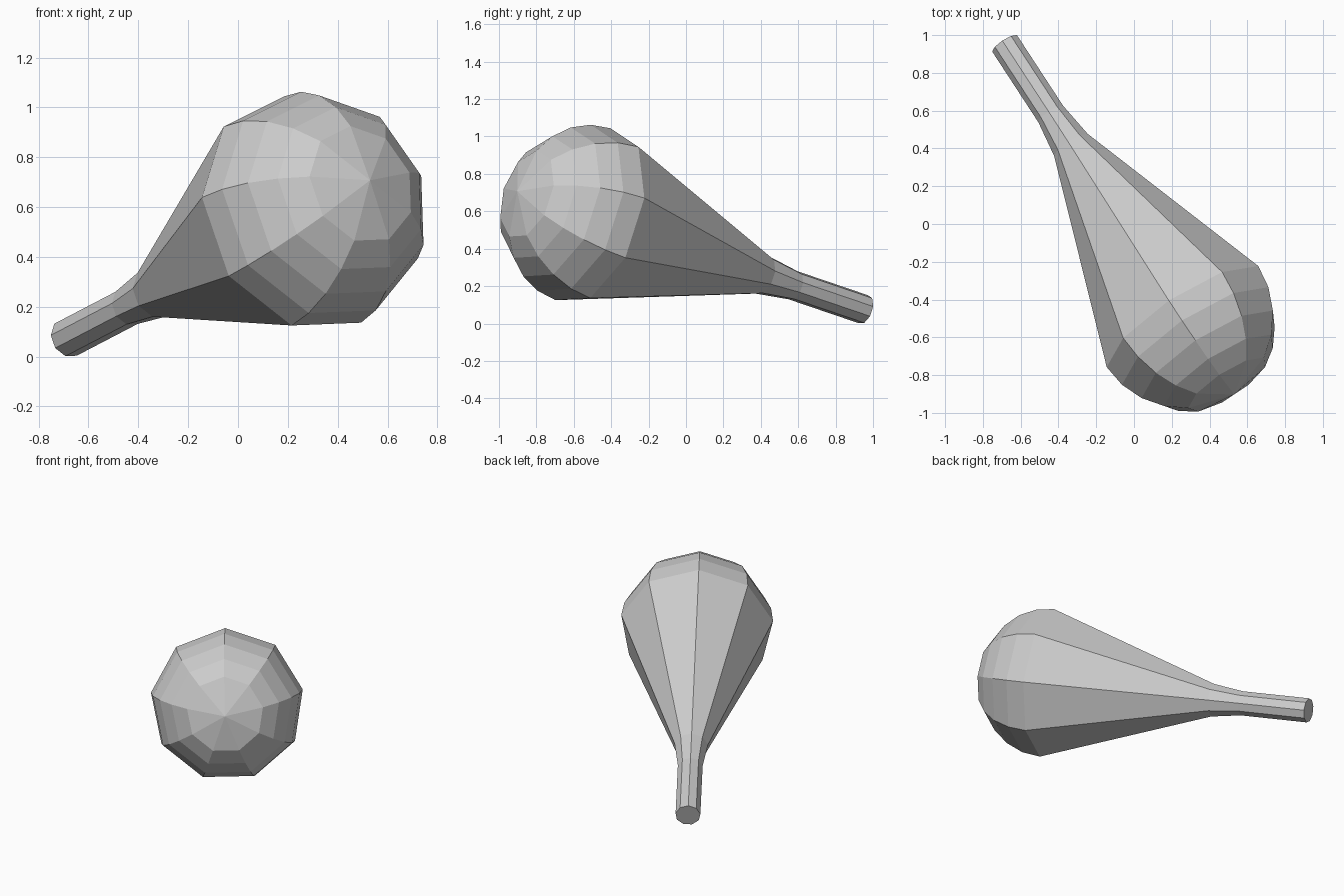
import bpy, bmesh
from math import sin, cos, pi, radians
from mathutils import Vector

if "Cube" in bpy.data.objects:
    bpy.data.objects.remove(bpy.data.objects["Cube"])

SIDES = 9
ROLL = radians(-2)
end = Vector((-0.683, 0.954, 0.075))      # centre of the thin end
bulb = Vector((0.272, -0.508, 0.573))     # centre of the round end
axis = (bulb - end).normalized()
length = (bulb - end).length
side = axis.cross(Vector((0, 0, 1))).normalized() * -1
up = Vector((0, 0, 1)) - axis * axis.z
up.normalize()
R = 0.49

# Profile along the axis: handle, neck, then a dome in 15 degree steps
profile = [(0, 0.08), (0.465, 0.08), (0.67, 0.108)]
profile += [(length + R * sin(radians(a)), R * cos(radians(a))) for a in range(0, 61, 15)]

bm = bmesh.new()
rings = []
for t, r in profile:
    ring = []
    for i in range(SIDES):
        a = ROLL + 2 * pi * i / SIDES
        # positive angle leans towards +x
        s = side if side.x > 0 else -side
        ring.append(bm.verts.new(end + axis * t + (up * cos(a) + s * sin(a)) * r))
    rings.append(ring)

for low, high in zip(rings, rings[1:]):
    for i in range(SIDES):
        j = (i + 1) % SIDES
        bm.faces.new((low[i], low[j], high[j], high[i]))

# Flat handle end and pointed fan at the dome
bm.faces.new(rings[0])
pole = bm.verts.new(end + axis * (length + R))
for i in range(SIDES):
    bm.faces.new((rings[-1][i], rings[-1][(i + 1) % SIDES], pole))
bmesh.ops.recalc_face_normals(bm, faces=bm.faces)

mesh = bpy.data.meshes.new("club")
bm.to_mesh(mesh)
bm.free()
bpy.context.collection.objects.link(bpy.data.objects.new("club", mesh))
